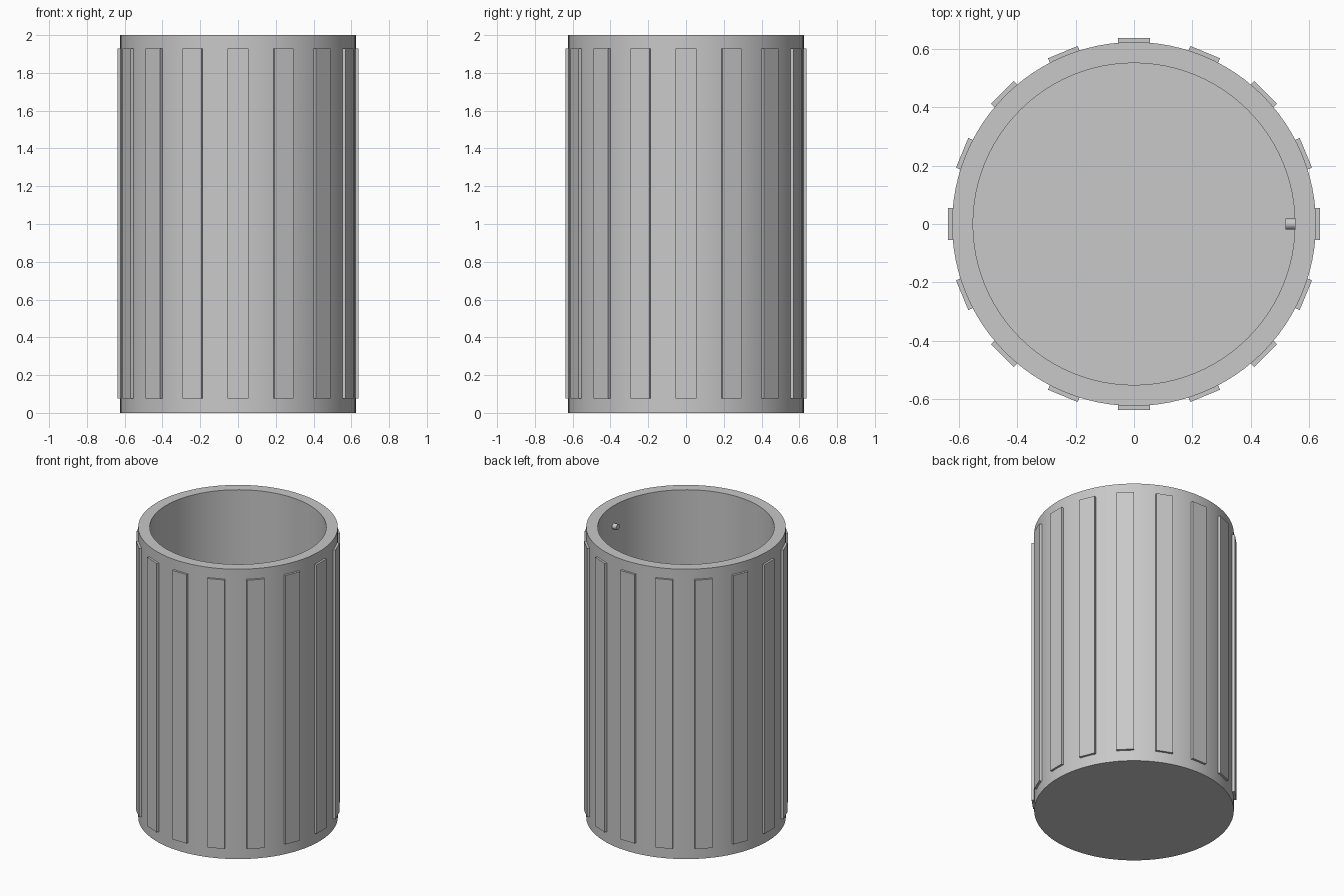
import bpy
import bmesh
import math
from mathutils import Matrix, Vector

default_cube = bpy.data.objects.get("Cube")
if default_cube:
    bpy.data.objects.remove(default_cube, do_unlink=True)

HEIGHT = 2.0
OUTER_R, INNER_R, RIB_R = 0.624, 0.552, 0.638
FLOOR_Z = 0.072
RIB_COUNT, RIB_WIDTH, RIB_BOTTOM, RIB_TOP = 16, 0.11, 0.075, 1.93

grey = bpy.data.materials.new("plain grey")
grey.use_nodes = True
grey.diffuse_color = (0.58, 0.58, 0.58, 1)
grey.node_tree.nodes["Principled BSDF"].inputs["Base Color"].default_value = grey.diffuse_color


def finish(name, bm, smooth=False):
    bmesh.ops.recalc_face_normals(bm, faces=bm.faces)
    mesh = bpy.data.meshes.new(name)
    bm.to_mesh(mesh)
    bm.free()
    mesh.materials.append(grey)
    obj = bpy.data.objects.new(name, mesh)
    bpy.context.collection.objects.link(obj)
    if smooth:
        bpy.ops.object.select_all(action="DESELECT")
        obj.select_set(True)
        bpy.context.view_layer.objects.active = obj
        bpy.ops.object.shade_smooth_by_angle(angle=math.radians(30))
    return obj


# Cup body: lathed wall with a closed floor
bm = bmesh.new()
profile = [(0, 0), (OUTER_R, 0), (OUTER_R, HEIGHT), (INNER_R, HEIGHT),
           (INNER_R, FLOOR_Z), (0, FLOOR_Z)]
verts = [bm.verts.new((r, 0, z)) for r, z in profile]
edges = [bm.edges.new(pair) for pair in zip(verts, verts[1:])]
bmesh.ops.spin(bm, geom=verts + edges, cent=(0, 0, 0), axis=(0, 0, 1),
               angle=math.tau, steps=96)
bmesh.ops.remove_doubles(bm, verts=bm.verts, dist=0.0001)
finish("cup_body", bm, smooth=True)

# Grip ribs: thin flat bars around the outside, sunk into the wall
rib_depth = 0.03
size = Matrix.Diagonal(Vector((rib_depth, RIB_WIDTH, RIB_TOP - RIB_BOTTOM, 1)))
place = Matrix.Translation((RIB_R - rib_depth / 2, 0, (RIB_TOP + RIB_BOTTOM) / 2))
for i in range(RIB_COUNT):
    bm = bmesh.new()
    turn = Matrix.Rotation(math.tau * i / RIB_COUNT, 4, "Z")
    bmesh.ops.create_cube(bm, size=1, matrix=turn @ place @ size)
    finish(f"grip_rib_{i + 1}", bm)

# Locking peg: small round pin on the inner wall near the rim
bm = bmesh.new()
pin = Matrix.Translation((0.54, 0, 1.86)) @ Matrix.Rotation(math.pi / 2, 4, "Y")
bmesh.ops.create_cone(bm, cap_ends=True, segments=20, radius1=0.019,
                      radius2=0.019, depth=0.04, matrix=pin)
finish("locking_peg", bm, smooth=True)
